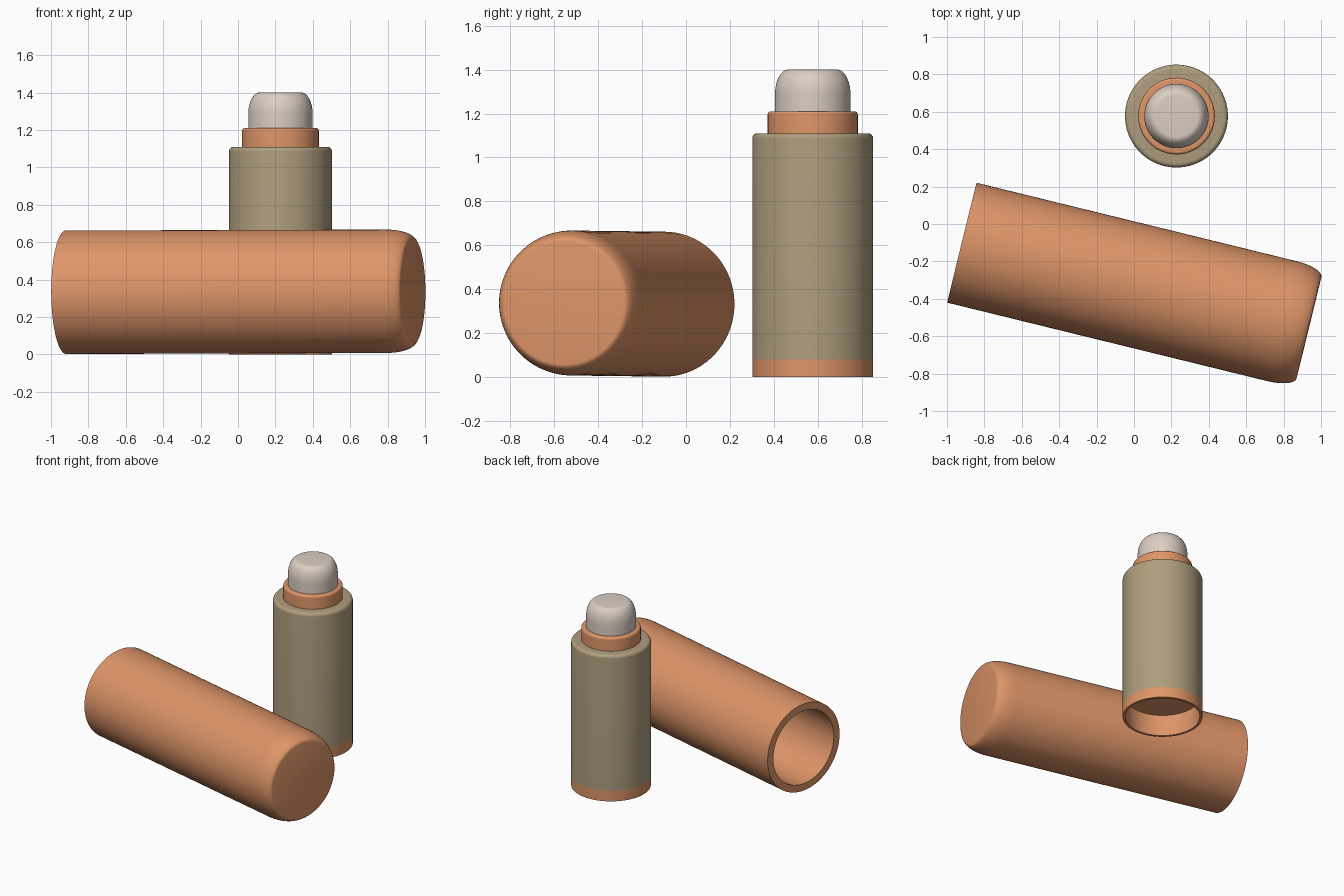
import bpy, bmesh, math
from mathutils import Vector, Matrix

default = bpy.data.objects.get("Cube")
if default:
    bpy.data.objects.remove(default, do_unlink=True)


def material(name, rgb):
    m = bpy.data.materials.new(name)
    m.use_nodes = True
    m.diffuse_color = (*rgb, 1)
    bsdf = m.node_tree.nodes["Principled BSDF"]
    bsdf.inputs["Base Color"].default_value = (*rgb, 1)
    bsdf.inputs["Roughness"].default_value = 0.5
    return m


copper = material("copper orange", (0.73, 0.30, 0.14))
olive = material("olive tan", (0.43, 0.34, 0.21))
cream = material("warm cream", (0.72, 0.62, 0.54))


def corner(r, z, dr, dz, steps=8):
    """Rounded outer edge ending on a flat top at height z."""
    return [(r - dr + dr * math.cos(a), z - dz + dz * math.sin(a))
            for a in (i * math.pi / 2 / steps for i in range(steps + 1))]


def lathe(name, profile, mat, matrix, segments=96):
    """Revolve a radius/height profile around the local z axis."""
    bm = bmesh.new()
    verts = [bm.verts.new((r, 0, z)) for r, z in profile]
    edges = [bm.edges.new(pair) for pair in zip(verts, verts[1:])]
    bmesh.ops.spin(bm, geom=verts + edges, cent=(0, 0, 0), axis=(0, 0, 1),
                   angle=math.tau, steps=segments)
    bmesh.ops.remove_doubles(bm, verts=bm.verts, dist=0.0001)
    bmesh.ops.recalc_face_normals(bm, faces=bm.faces)
    mesh = bpy.data.meshes.new(name)
    bm.to_mesh(mesh)
    bm.free()
    mesh.materials.append(mat)
    obj = bpy.data.objects.new(name, mesh)
    bpy.context.collection.objects.link(obj)
    obj.matrix_world = matrix
    bpy.ops.object.select_all(action='DESELECT')
    obj.select_set(True)
    bpy.context.view_layer.objects.active = obj
    bpy.ops.object.shade_smooth_by_angle(angle=math.radians(35))
    return obj


stand = Matrix.Translation((0.227, 0.577, 0))

# Hollow foot with a recessed underside
lathe("foot_ring", [(0, 0.16), (0.257, 0.16), (0.257, 0), (0.275, 0),
                    (0.275, 0.08), (0.265, 0.08), (0.265, 0.17), (0, 0.17)],
      copper, stand)

# Main bottle body with a softened shoulder
lathe("bottle_body", [(0, 0.17), (0.265, 0.17), (0.265, 0.08), (0.275, 0.08)]
      + corner(0.275, 1.11, 0.025, 0.025) + [(0, 1.11)], olive, stand)

# Collar and dome applicator
lathe("neck_collar", [(0, 1.1), (0.205, 1.1)]
      + corner(0.205, 1.21, 0.015, 0.015) + [(0, 1.21)], copper, stand)
lathe("dome_tip", [(0, 1.2), (0.172, 1.2)]
      + corner(0.172, 1.4, 0.06, 0.115, 12) + [(0, 1.4)], cream, stand)

# Removed cap lying on its side, open at the far left end
axis = Vector((0.971, -0.238, 0.003))
lying = (Matrix.Translation((-0.92, -0.10, 0.332))
         @ axis.to_track_quat('Z', 'Y').to_matrix().to_4x4())
lathe("cap", [(0, 1.84), (0.24, 1.84), (0.277, 1.76), (0.277, 0), (0.33, 0)]
      + corner(0.33, 1.91, 0.05, 0.15, 12) + [(0, 1.91)], copper, lying)
